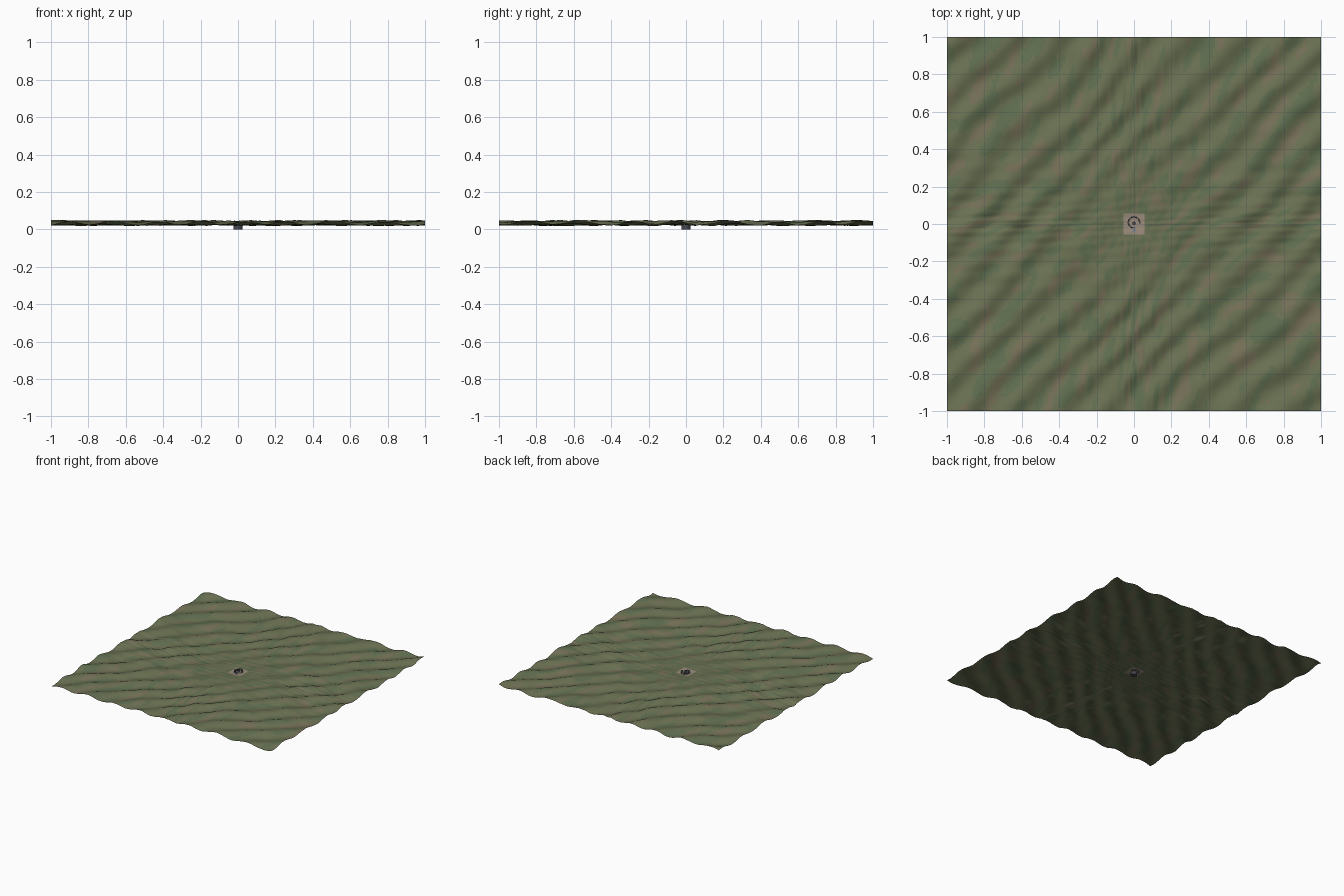
import bpy, bmesh, math
from mathutils import Vector, noise

if "Cube" in bpy.data.objects:
    bpy.data.objects.remove(bpy.data.objects["Cube"])


def material(name, color):
    m = bpy.data.materials.new(name)
    m.diffuse_color = (*color, 1)
    m.use_nodes = True
    m.node_tree.nodes["Principled BSDF"].inputs["Base Color"].default_value = m.diffuse_color
    return m


GRASS = material("grass", (0.145, 0.165, 0.085))
MOSS = material("moss", (0.115, 0.155, 0.080))
EARTH = material("earth", (0.175, 0.160, 0.095))
SAND = material("sand", (0.32, 0.26, 0.20))
STONE = material("stone", (0.22, 0.24, 0.28))
DARK = material("dark_stone", (0.06, 0.065, 0.08))


def spread(t):
    # grid rows crowd together towards the middle
    return t * (0.3 + 0.7 * abs(t))


def height(u, v):
    x, y = spread(u), spread(v)
    r = math.hypot(x, y)
    calm = min(1, max(0, (r - 0.05) / 0.45))
    bend = 1.4 * noise.noise(Vector((x * 1.7, y * 1.7, 3)))
    ridge = math.sin(26 * (x - 0.95 * y) + bend * 2)
    cross = math.sin(17 * (u + 0.6 * v) + bend)
    fine = math.sin(48 * (u - 0.7 * v)) * math.cos(40 * (u + v))
    rough = noise.noise(Vector((u * 9, v * 9, 1)))
    z = 0.034 + calm * (0.0095 * ridge + 0.004 * cross + 0.005 * rough)
    z += 0.0015 * fine * min(1, r / 0.1)
    return z - 0.010 * max(0, 1 - r / 0.12)


# rolling terrain sheet with tinted patches
N = 170
bm = bmesh.new()
rows = []
for j in range(N + 1):
    v = 2 * j / N - 1
    row = []
    for i in range(N + 1):
        u = 2 * i / N - 1
        row.append(bm.verts.new((spread(u), spread(v), height(u, v))))
    rows.append(row)
for j in range(N):
    for i in range(N):
        f = bm.faces.new((rows[j][i], rows[j][i + 1], rows[j + 1][i + 1], rows[j + 1][i]))
        f.smooth = True
        c = f.calc_center_median()
        u, v = 2 * i / N - 1, 2 * j / N - 1
        tint = noise.noise(Vector(((u - 0.6 * v) * 16, (u + v) * 5, 7)))
        if max(abs(c.x), abs(c.y)) < 0.055:
            f.material_index = 3
        elif tint > 0.3:
            f.material_index = 2
        elif tint < -0.2:
            f.material_index = 1
me = bpy.data.meshes.new("terrain")
bm.to_mesh(me)
bm.free()
for m in (GRASS, MOSS, EARTH, SAND):
    me.materials.append(m)
bpy.context.collection.objects.link(bpy.data.objects.new("terrain", me))


def block(name, loc, size, mat, turn=0):
    bpy.ops.mesh.primitive_cube_add(size=1, location=loc, rotation=(0, 0, turn))
    ob = bpy.context.object
    ob.name = name
    ob.scale = size
    ob.data.materials.append(mat)
    return ob


def drum(name, r, z0, z1, mat, sides=24, xy=(0, 0)):
    bpy.ops.mesh.primitive_cylinder_add(vertices=sides, radius=r, depth=z1 - z0,
                                        location=(*xy, (z0 + z1) / 2))
    ob = bpy.context.object
    ob.name = name
    ob.data.materials.append(mat)


# round foundation and floor at the centre
drum("foundation", 0.024, 0.0, 0.024, DARK)
drum("floor", 0.022, 0.024, 0.028, SAND)

# broken ring wall, open towards the front right
for k in range(13):
    a = math.radians(0 + k * 22.5)
    block("ring_wall", (0.03 * math.cos(a), 0.008 + 0.03 * math.sin(a), 0.031),
          (0.008, 0.011, 0.012 + 0.003 * (k % 3)), DARK if k % 2 else STONE, a)

# inner hall and front steps
block("hall", (0, 0.004, 0.033), (0.016, 0.016, 0.014), STONE)
drum("hall_roof", 0.009, 0.040, 0.043, DARK, 12, (0, 0.004))
for k in range(3):
    block("front_step", (0, -0.022 - 0.008 * k, 0.029 - 0.002 * k), (0.02, 0.008, 0.006), STONE)
